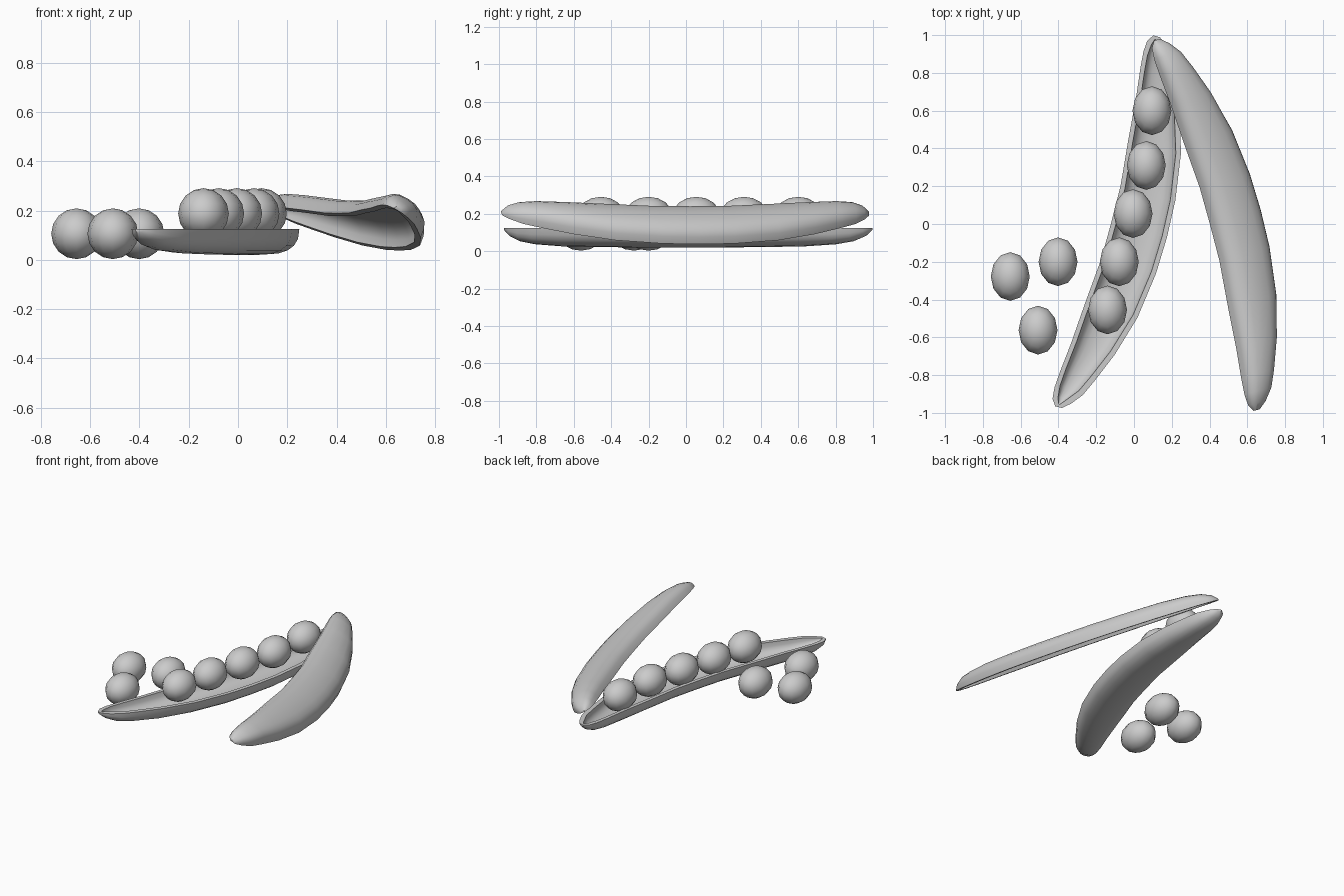
import bpy, bmesh, math
from mathutils import Vector

if "Cube" in bpy.data.objects:
    bpy.data.objects.remove(bpy.data.objects["Cube"])

# Half outline of the pod: distance along chord, inner edge, outer edge, depth
HALF = [(0.0, .02, .325, .105), (.2, .018, .318, .105), (.45, -.005, .283, .103),
        (.67, -.022, .217, .099), (.83, -.040, .150, .088), (.92, -.047, .108, .072),
        (.98, -.042, .060, .045), (1.015, -.018, .018, .014)]
STATIONS = [(-s, a, b, d) for s, a, b, d in reversed(HALF[1:])] + HALF
N = 10
WALL = .026


def arc(s, a, b, depth):
    """Rounded trough section as (across, along, depth) points."""
    c, h = (a + b) / 2, (b - a) / 2
    pts = []
    for i in range(N + 1):
        t = math.pi * i / N
        co, si = math.cos(t), max(0, math.sin(t))
        if i == N:
            si = 0
        pts.append((c - h * math.copysign(abs(co) ** .8, co), s, depth * si ** .8))
    return pts


def finish(bm, name):
    bmesh.ops.recalc_face_normals(bm, faces=bm.faces)
    me = bpy.data.meshes.new(name)
    bm.to_mesh(me)
    bm.free()
    ob = bpy.data.objects.new(name, me)
    bpy.context.collection.objects.link(ob)
    bpy.context.view_layer.objects.active = ob
    ob.select_set(True)
    bpy.ops.object.shade_smooth_by_angle(angle=math.radians(50))
    ob.select_set(False)
    return ob


def pod_half(name, origin, across, along, normal):
    bm = bmesh.new()

    def place(pts):
        return [bm.verts.new(origin + across * p + along * s + normal * d) for p, s, d in pts]

    outer, inner = [], []
    for s, a, b, d in STATIONS:
        outer.append(place(arc(s, a, b, d)))
        w = min(WALL, (b - a) * .35)
        inner.append(place(arc(s * .982, a + w, b - w, d - min(.022, d * .4))))
    # walls and flat rim
    for k in range(len(STATIONS) - 1):
        for rows in (outer, inner):
            r, q = rows[k], rows[k + 1]
            for i in range(N):
                bm.faces.new((r[i], r[i + 1], q[i + 1], q[i]))
        for i in (0, N):
            bm.faces.new((outer[k][i], outer[k + 1][i], inner[k + 1][i], inner[k][i]))
    # blunt tips
    for k in (0, -1):
        bm.faces.new(outer[k])
        bm.faces.new(inner[k])
        bm.faces.new((outer[k][0], outer[k][N], inner[k][N], inner[k][0]))
    return finish(bm, name)


# Lower pod half, lying open side up
u = Vector((.256, .967, 0))
pod_half("pod_lower_half", Vector((-.14, .012, .125)),
         Vector((u.y, -u.x, 0)), u, Vector((0, 0, -1)))

# Upper pod half, turned over and tilted
u = Vector((-.26, .9656, 0))
tilt = math.radians(30)
side = Vector((u.y, -u.x, 0))
up = Vector((0, 0, 1))
pod_half("pod_upper_half", Vector((.385, -.005, .2)),
         side * math.cos(tilt) - up * math.sin(tilt), u,
         side * math.sin(tilt) + up * math.cos(tilt))


def pea(name, x, y, z):
    bm = bmesh.new()
    bmesh.ops.create_uvsphere(bm, u_segments=12, v_segments=8, radius=1)
    for v in bm.verts:
        v.co = Vector((v.co.x * .103 + x, v.co.y * .129 + y, v.co.z * .103 + z))
    finish(bm, name)


# Peas resting in the pod, and loose ones beside it
for i, (x, y) in enumerate([(.095, .6), (.065, .31), (-.005, .055), (-.078, -.2), (-.14, -.455)]):
    pea(f"pod_pea_{i + 1}", x, y, .188)
for i, (x, y) in enumerate([(-.655, -.278), (-.402, -.2), (-.508, -.562)]):
    pea(f"loose_pea_{i + 1}", x, y, .106)
